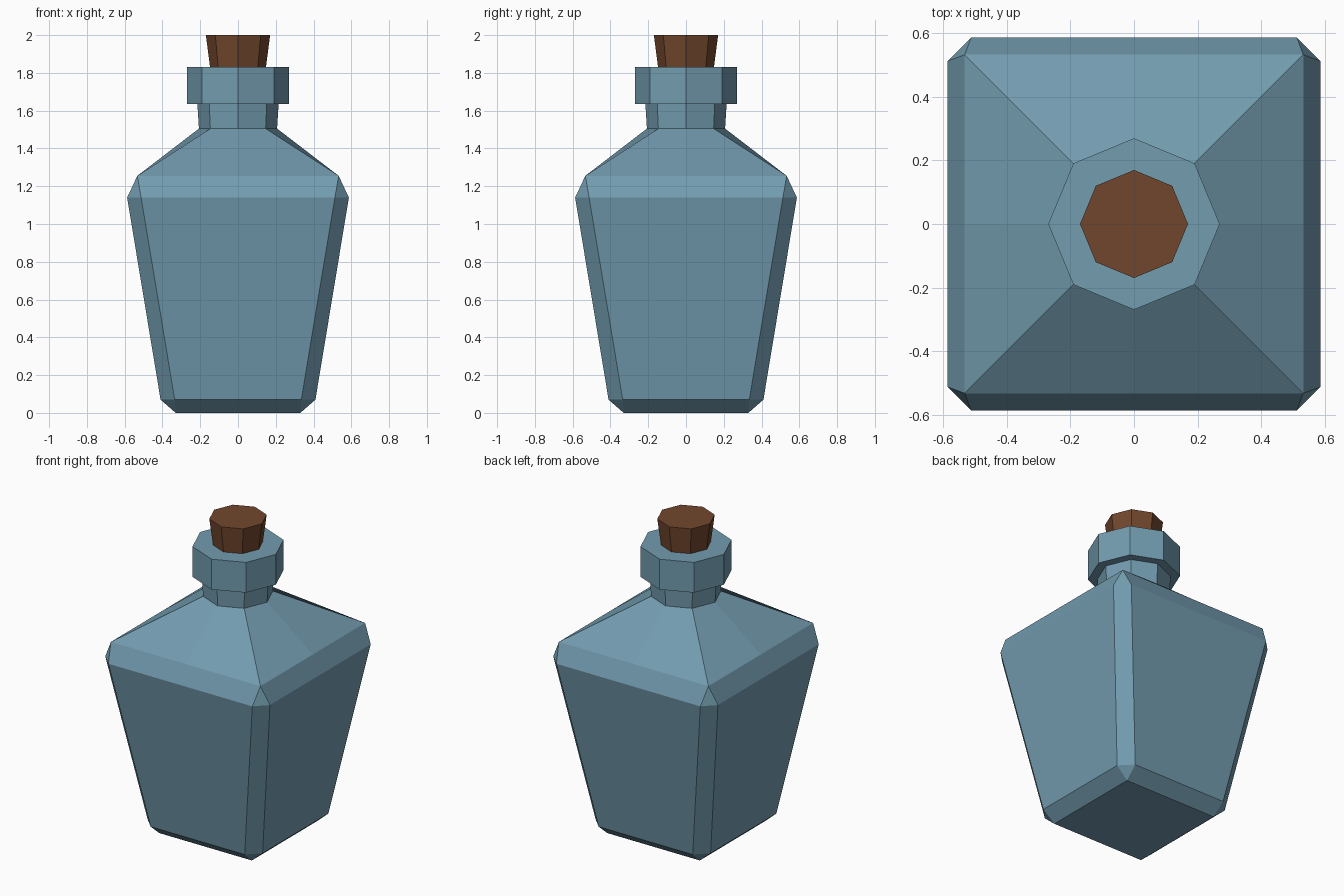
import bpy, bmesh, math

if "Cube" in bpy.data.objects:
    bpy.data.objects.remove(bpy.data.objects["Cube"])


def material(name, rgb):
    m = bpy.data.materials.new(name)
    m.diffuse_color = (*rgb, 1)
    m.use_nodes = True
    m.node_tree.nodes["Principled BSDF"].inputs["Base Color"].default_value = m.diffuse_color
    return m


def square(z, half, flat):
    """Square ring; flat is the half length of each side between corner cuts."""
    return z, half, flat, half


def octagon(z, r):
    """Eight-sided ring with points on the axes."""
    d = r * math.sqrt(0.5)
    return z, d, d, r


def loft(name, rings, mat):
    """Skin rings of four sides x three points, merging coincident corners."""
    bm = bmesh.new()
    loops = []
    for z, half, flat, mid in rings:
        loop = []
        for k in range(4):
            c, s = round(math.cos(k * math.pi / 2)), round(math.sin(k * math.pi / 2))
            for x, y in ((half, -flat), (mid, 0), (half, flat)):
                loop.append(bm.verts.new((x * c - y * s, x * s + y * c, z)))
        loops.append(loop)
    for a, b in zip(loops, loops[1:]):
        for i in range(12):
            j = (i + 1) % 12
            bm.faces.new((a[i], a[j], b[j], b[i]))
    bm.faces.new(loops[0][::-1])
    bm.faces.new(loops[-1])
    bmesh.ops.remove_doubles(bm, verts=bm.verts, dist=1e-4)
    bmesh.ops.recalc_face_normals(bm, faces=bm.faces)
    mesh = bpy.data.meshes.new(name)
    bm.to_mesh(mesh)
    bm.free()
    mesh.materials.append(mat)
    obj = bpy.data.objects.new(name, mesh)
    bpy.context.collection.objects.link(obj)
    return obj


glass = material("blue glass", (0.17, 0.332, 0.429))
cork = material("brown cork", (0.165, 0.062, 0.026))

# Bottle: tapered square body, sloped shoulder, eight-sided neck and lip
loft("bottle", [
    square(0, 0.33, 0.33),
    square(0.07, 0.41, 0.335),
    square(1.14, 0.587, 0.513),
    square(1.255, 0.533, 0.533),
    octagon(1.505, 0.207),
    octagon(1.635, 0.215),
    octagon(1.635, 0.27),
    octagon(1.83, 0.27),
], glass)

# Stopper: tapered eight-sided plug
loft("stopper", [octagon(1.83, 0.148), octagon(2.0, 0.17)], cork)
